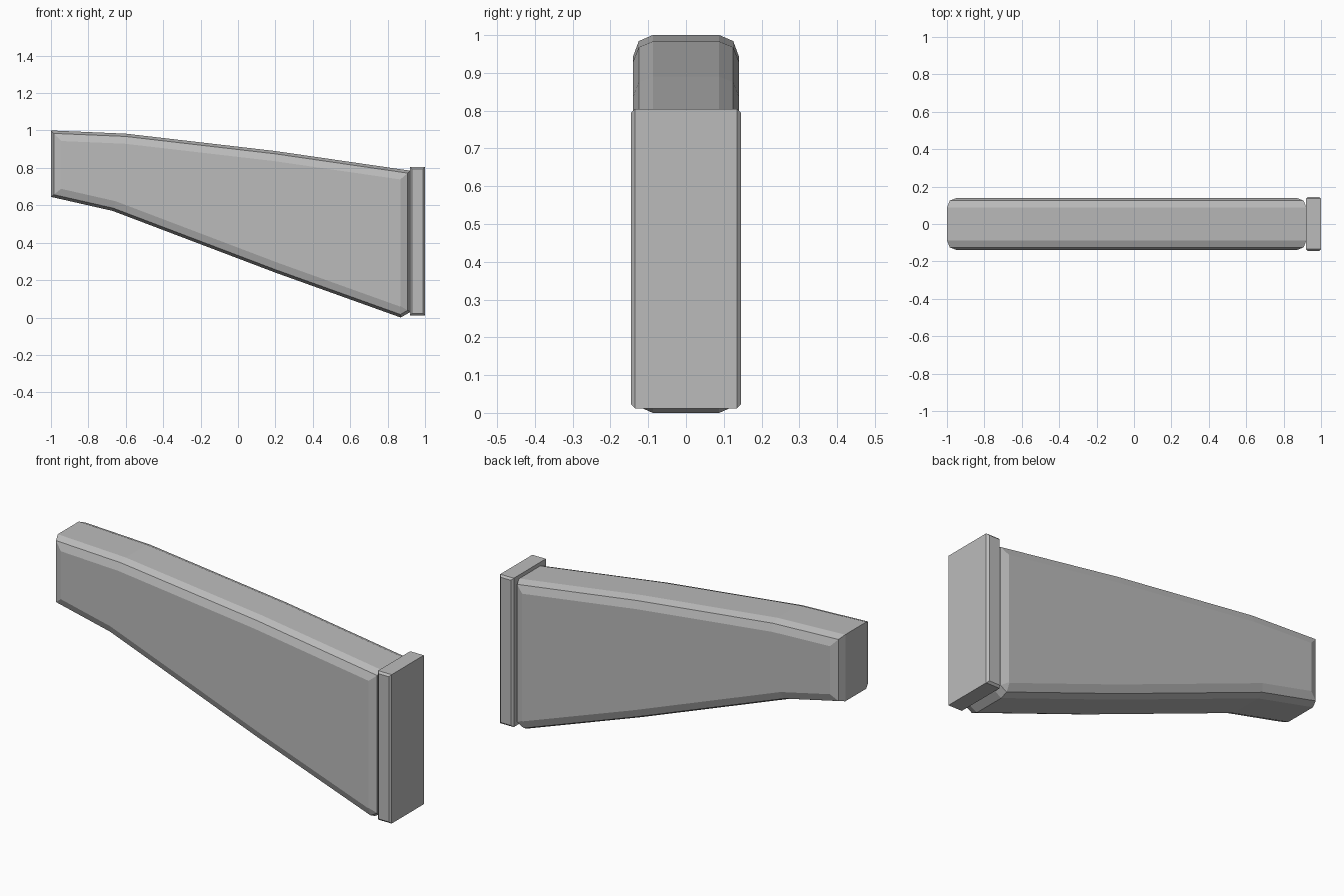
import bpy
from mathutils import Vector

cube = bpy.data.objects.get("Cube")
if cube:
    bpy.data.objects.remove(cube)

grey = bpy.data.materials.new("plain grey")
grey.use_nodes = True
grey.diffuse_color = (0.5, 0.5, 0.5, 1)
grey.node_tree.nodes["Principled BSDF"].inputs["Base Color"].default_value = (0.5, 0.5, 0.5, 1)


def inset(outline, d):
    """Move every edge of a counter-clockwise outline inward by d."""
    pts = [Vector(p) for p in outline]
    result = []
    for i, p in enumerate(pts):
        a = (p - pts[i - 1]).normalized()
        b = (pts[(i + 1) % len(pts)] - p).normalized()
        na, nb = Vector((-a.y, a.x)), Vector((-b.y, b.x))
        result.append(p + (na + nb) * d / (1 + na.dot(nb)))
    return result


def bevelled_slab(name, outline, steps):
    """Loft a side outline across y; steps are (half width, inset) pairs."""
    layers = [(-y, d) for y, d in reversed(steps)] + list(steps)
    n = len(outline)
    verts = [(p.x, y, p.y) for y, d in layers for p in inset(outline, d)]
    faces = [tuple(range(n)), tuple(reversed(range(len(verts) - n, len(verts))))]
    for k in range(len(layers) - 1):
        for i in range(n):
            j = (i + 1) % n
            faces.append((k * n + j, k * n + i, (k + 1) * n + i, (k + 1) * n + j))
    mesh = bpy.data.meshes.new(name)
    mesh.from_pydata(verts, [], faces)
    mesh.materials.append(grey)
    mesh.update()
    obj = bpy.data.objects.new(name, mesh)
    bpy.context.collection.objects.link(obj)
    return obj


# Tapering body, swept side outline with rounded-off edges
body = [(-1, 0.645), (-0.67, 0.57), (0.2, 0.24), (0.87, 0.0), (0.922, 0.03),
        (0.922, 0.785), (0.2, 0.89), (-0.6, 0.983), (-1, 1.0)]
bevelled_slab("stock_body", body, [(0.088, 0), (0.125, 0.015), (0.14, 0.054)])

# Flat plate closing the deep end
plate = [(0.92, 0.012), (1, 0.012), (1, 0.805), (0.92, 0.805)]
bevelled_slab("end_plate", plate, [(0.135, 0), (0.145, 0.01)])
